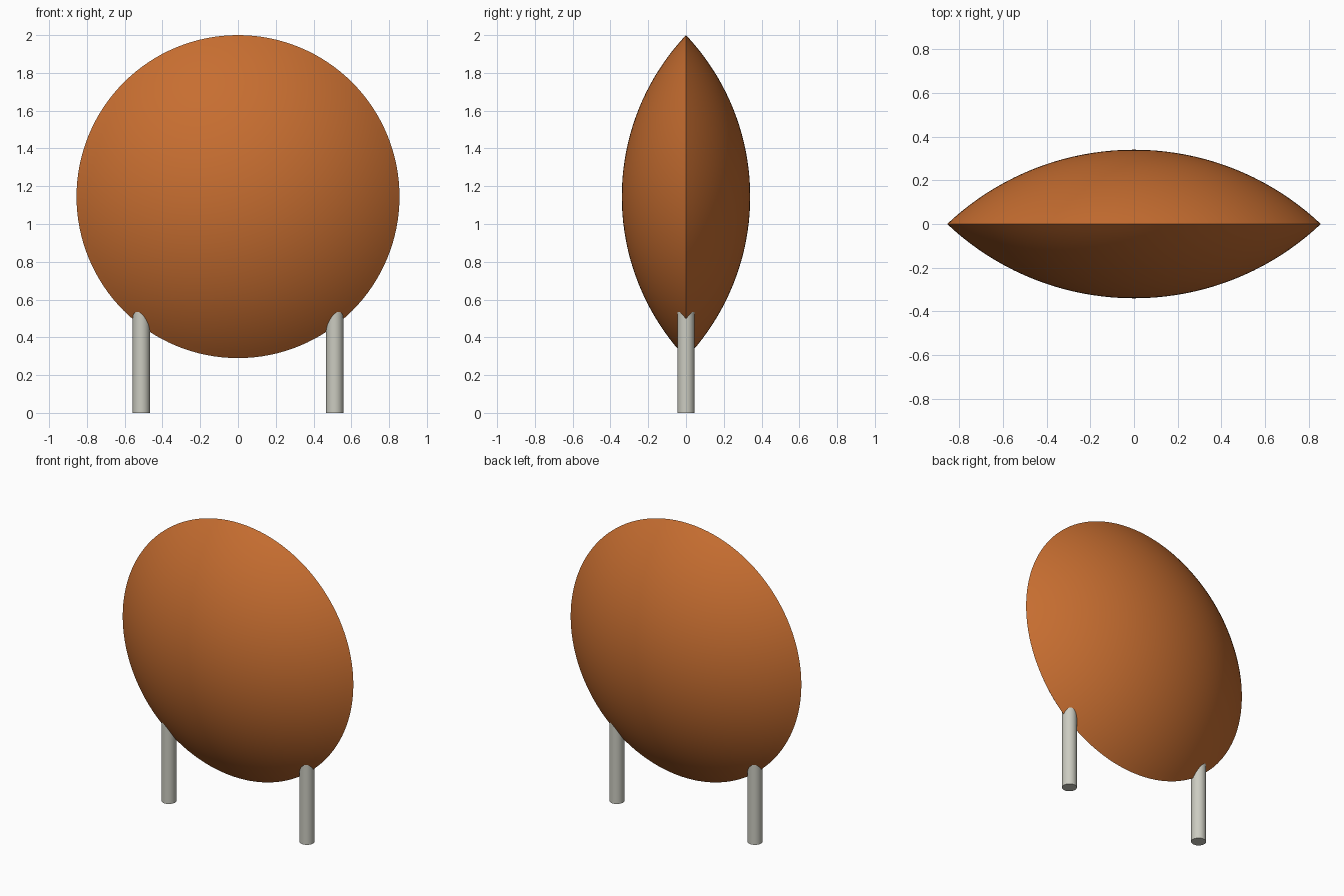
import bpy, bmesh, math
from mathutils import Matrix, Vector

if "Cube" in bpy.data.objects:
    bpy.data.objects.remove(bpy.data.objects["Cube"], do_unlink=True)

RIM, HALF, CENTRE_Z = 0.855, 0.34, 1.145      # lens radius, half thickness, height
LEG_X, LEG_R, LEG_TOP = 0.512, 0.0455, 0.62


def material(name, rgb):
    m = bpy.data.materials.new(name)
    m.use_nodes = True
    m.diffuse_color = (*rgb, 1)
    bsdf = m.node_tree.nodes["Principled BSDF"]
    bsdf.inputs["Base Color"].default_value = (*rgb, 1)
    bsdf.inputs["Roughness"].default_value = 0.7
    return m


def finish(obj, mat):
    obj.data.materials.append(mat)
    bpy.ops.object.select_all(action='DESELECT')
    obj.select_set(True)
    bpy.context.view_layer.objects.active = obj
    bpy.ops.object.shade_smooth_by_angle(angle=math.radians(35))


orange = material("burnt orange", (0.57, 0.155, 0.03))
grey = material("warm grey", (0.60, 0.60, 0.53))

# Lens body: two shallow spherical caps meeting at a sharp rim
ball = (RIM ** 2 + HALF ** 2) / (2 * HALF)
sweep = math.asin(RIM / ball)
STEPS, SEGMENTS = 20, 128
cap = [(ball * math.sin(sweep * i / STEPS),
        ball * math.cos(sweep * i / STEPS) - (ball - HALF)) for i in range(STEPS + 1)]
profile = [(r, -y) for r, y in cap] + [(r, y) for r, y in reversed(cap[:-1])]

bm = bmesh.new()
verts = [bm.verts.new((r, y, 0)) for r, y in profile]
edges = [bm.edges.new(pair) for pair in zip(verts, verts[1:])]
bmesh.ops.spin(bm, geom=verts + edges, cent=(0, 0, 0), axis=(0, 1, 0),
               angle=math.tau, steps=SEGMENTS)
bmesh.ops.remove_doubles(bm, verts=bm.verts[:], dist=1e-4)
bmesh.ops.recalc_face_normals(bm, faces=bm.faces[:])
mesh = bpy.data.meshes.new("lens_body")
bm.to_mesh(mesh)
bm.free()
body = bpy.data.objects.new("lens_body", mesh)
body.location.z = CENTRE_Z
bpy.context.collection.objects.link(body)
finish(body, orange)

# Two round legs running up into the body
for name, side in (("left_leg", 1), ("right_leg", -1)):
    bpy.ops.mesh.primitive_cylinder_add(vertices=32, radius=LEG_R, depth=LEG_TOP,
                                        location=(side * LEG_X, 0, LEG_TOP / 2))
    leg = bpy.context.object
    leg.name = name
    finish(leg, grey)
